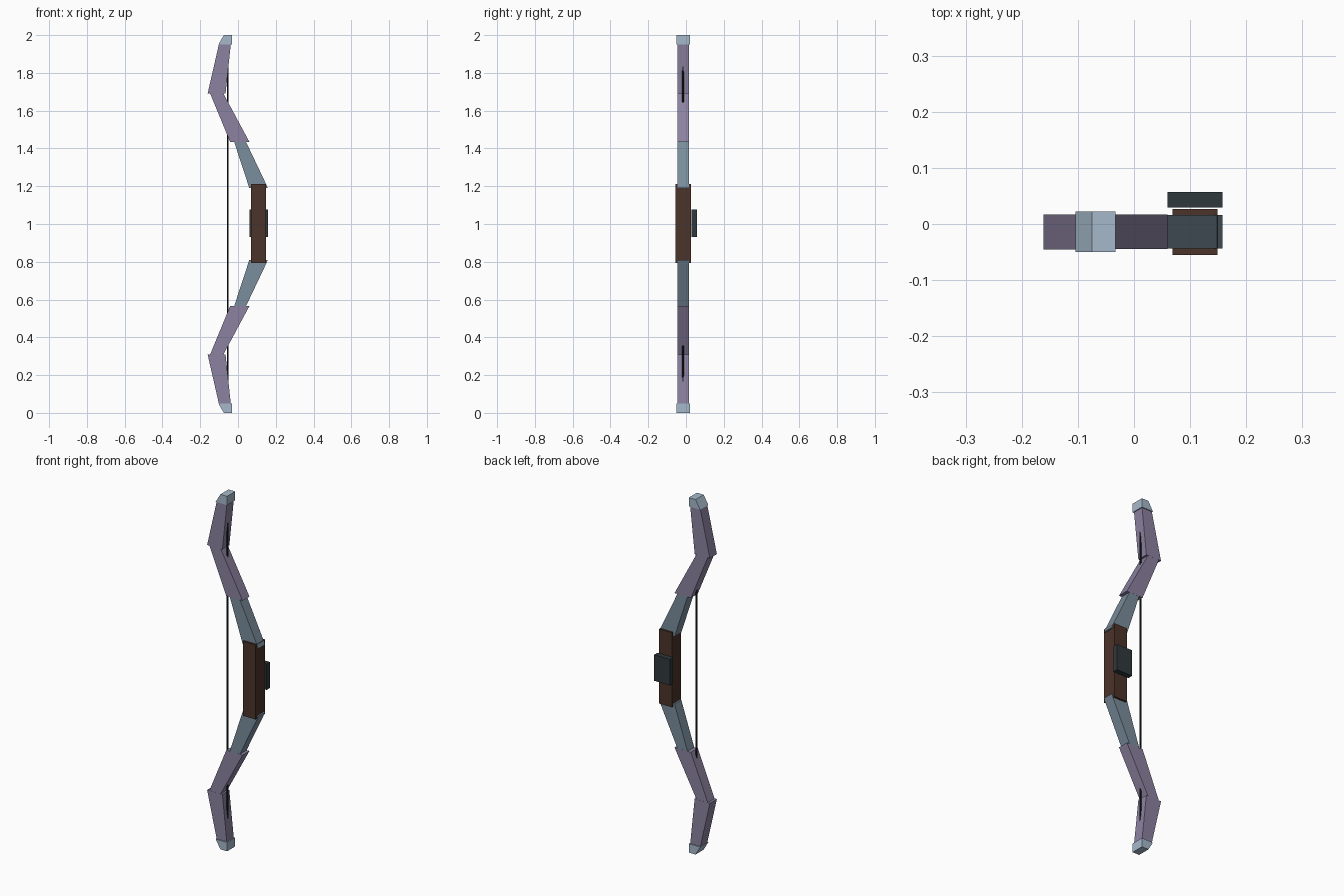
import bpy, bmesh, math

if "Cube" in bpy.data.objects:
    bpy.data.objects.remove(bpy.data.objects["Cube"])


def material(name, r, g, b):
    """Flat colour given as sRGB 0-255, stored linear."""
    m = bpy.data.materials.new(name)
    lin = [((c / 255 + 0.055) / 1.055) ** 2.4 for c in (r, g, b)]
    m.diffuse_color = (*lin, 1)
    m.use_nodes = True
    m.node_tree.nodes["Principled BSDF"].inputs["Base Color"].default_value = m.diffuse_color
    return m


PURPLE = material("dusty purple", 140, 130, 160)
STEEL = material("blue grey", 122, 141, 156)
PALE = material("pale blue grey", 165, 185, 202)
BROWN = material("dark brown", 75, 51, 41)
DARK = material("charcoal", 48, 56, 60)
BLACK = material("near black", 24, 27, 29)


def slab(name, profile, y0, y1, mat, flip=False):
    """Extrude an x-z profile from y0 to y1; flip mirrors it about z = 1."""
    bm = bmesh.new()
    pts = [(x, 2 - z if flip else z) for x, z in profile]
    face = bm.faces.new([bm.verts.new((x, y0, z)) for x, z in pts])
    ext = bmesh.ops.extrude_face_region(bm, geom=[face])
    verts = [v for v in ext["geom"] if isinstance(v, bmesh.types.BMVert)]
    bmesh.ops.translate(bm, vec=(0, y1 - y0, 0), verts=verts)
    bmesh.ops.recalc_face_normals(bm, faces=bm.faces)
    me = bpy.data.meshes.new(name)
    bm.to_mesh(me)
    bm.free()
    me.materials.append(mat)
    ob = bpy.data.objects.new(name, me)
    bpy.context.collection.objects.link(ob)
    return ob


def rect(x0, x1, z0, z1):
    return [(x0, z0), (x1, z0), (x1, z1), (x0, z1)]


# Limb sections, upper half (lower half is mirrored)
sections = [
    ("limb_tip", [(-0.104, 1.95), (-0.033, 1.95), (-0.033, 2.0), (-0.075, 2.0)],
     -0.050, 0.022, PALE),
    ("outer_limb", [(-0.161, 1.69), (-0.066, 1.69), (-0.038, 1.952), (-0.101, 1.952)],
     -0.045, 0.017, PURPLE),
    ("inner_limb", [(-0.042, 1.435), (0.060, 1.435), (-0.078, 1.692), (-0.148, 1.692)],
     -0.0445, 0.0165, PURPLE),
    ("riser_arm", [(0.060, 1.19), (0.158, 1.19), (0.147, 1.215), (0.040, 1.44), (-0.022, 1.44)],
     -0.044, 0.016, STEEL),
]
for name, profile, y0, y1, mat in sections:
    slab("upper_" + name, profile, y0, y1, mat)
    slab("lower_" + name, profile, y0, y1, mat, flip=True)

# Grip and side sight block
slab("grip", rect(0.069, 0.149, 0.793, 1.213), -0.055, 0.027, BROWN)
slab("side_block", rect(0.060, 0.158, 0.93, 1.077), 0.029, 0.057, DARK)

# Bowstring, running into both outer limbs
bpy.ops.mesh.primitive_cylinder_add(vertices=6, radius=0.005, depth=1.8,
                                    location=(-0.055, -0.016, 1.0))
string = bpy.context.object
string.name = "bowstring"
string.data.materials.append(BLACK)
